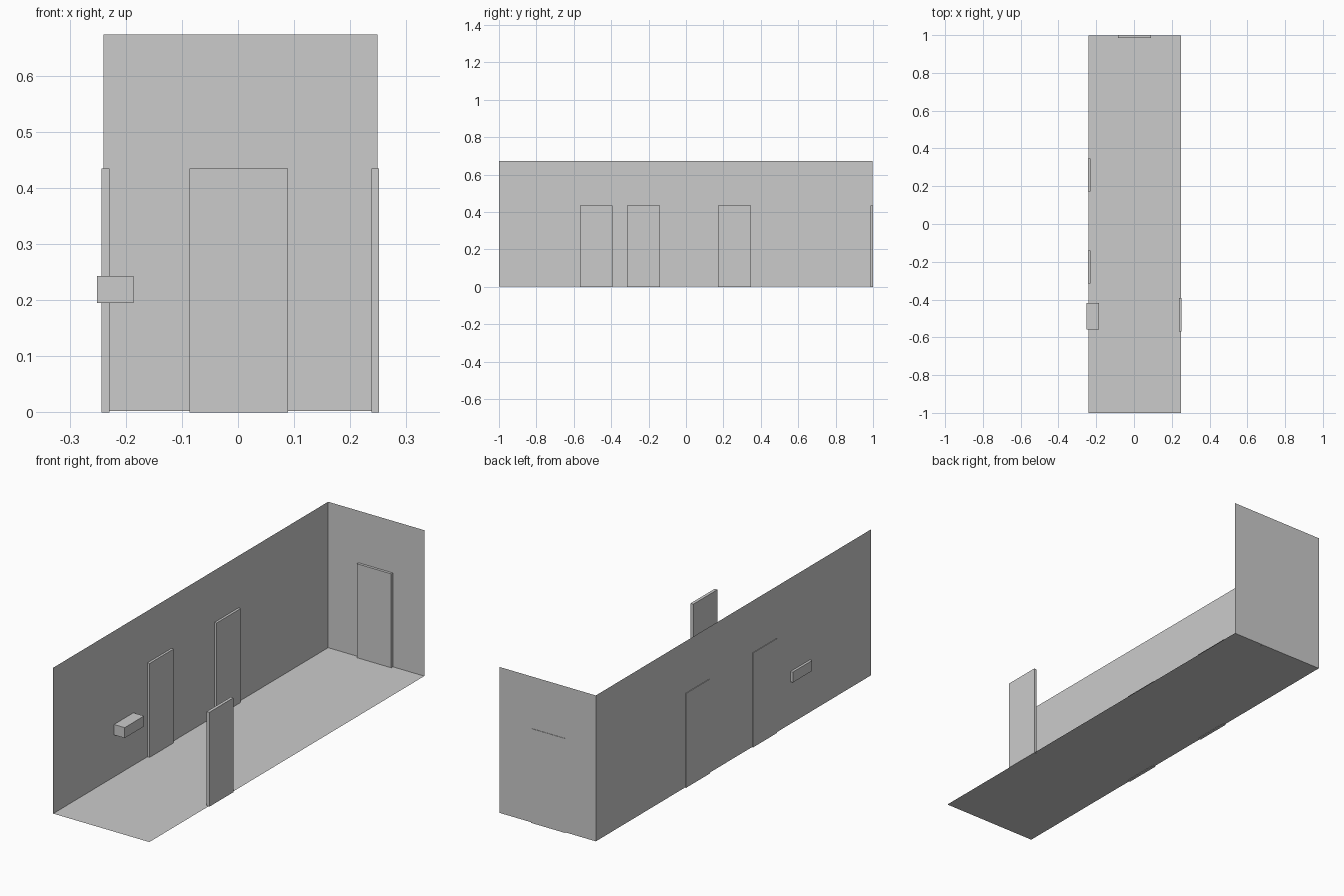
import bpy

if "Cube" in bpy.data.objects:
    bpy.data.objects.remove(bpy.data.objects["Cube"])

X0, X1 = -0.24, 0.249      # room width
Y0, Y1 = -1.0, 0.998       # room length
Z0, Z1 = 0.002, 0.673      # floor level and wall top
DOOR_W, DOOR_T, DOOR_H = 0.175, 0.014, 0.434


def make_object(name, verts, faces):
    mesh = bpy.data.meshes.new(name)
    mesh.from_pydata(verts, [], faces)
    obj = bpy.data.objects.new(name, mesh)
    bpy.context.collection.objects.link(obj)
    return obj


def panel(name, corners):
    return make_object(name, corners, [(0, 1, 2, 3)])


def box(name, lo, hi):
    bpy.ops.mesh.primitive_cube_add(
        size=1, location=[(a + b) / 2 for a, b in zip(lo, hi)])
    obj = bpy.context.object
    obj.name = name
    obj.scale = [b - a for a, b in zip(lo, hi)]
    bpy.ops.object.transform_apply(location=False, rotation=False, scale=True)
    return obj


# Thin floor and walls, facing into the corridor
panel("floor", [(X0, Y0, Z0), (X1, Y0, Z0), (X1, Y1, Z0), (X0, Y1, Z0)])
panel("left_wall", [(X0, Y0, Z0), (X0, Y1, Z0), (X0, Y1, Z1), (X0, Y0, Z1)])
panel("end_wall", [(X0, Y1, Z0), (X1, Y1, Z0), (X1, Y1, Z1), (X0, Y1, Z1)])

# Side doors: inner/outer x start and y start
for name, x, y in [("left_door_far", -0.243, 0.172),
                   ("left_door_near", -0.243, -0.315),
                   ("right_door", 0.2375, -0.568)]:
    box(name, (x, y, 0), (x + DOOR_T, y + DOOR_W, DOOR_H))

# Door in the end wall
box("end_door", (-0.086, 1 - DOOR_T, 0), (-0.086 + DOOR_W, 1, DOOR_H))

# Small box mounted through the left wall
box("wall_box", (-0.2515, -0.558, 0.195), (-0.186, -0.417, 0.243))
